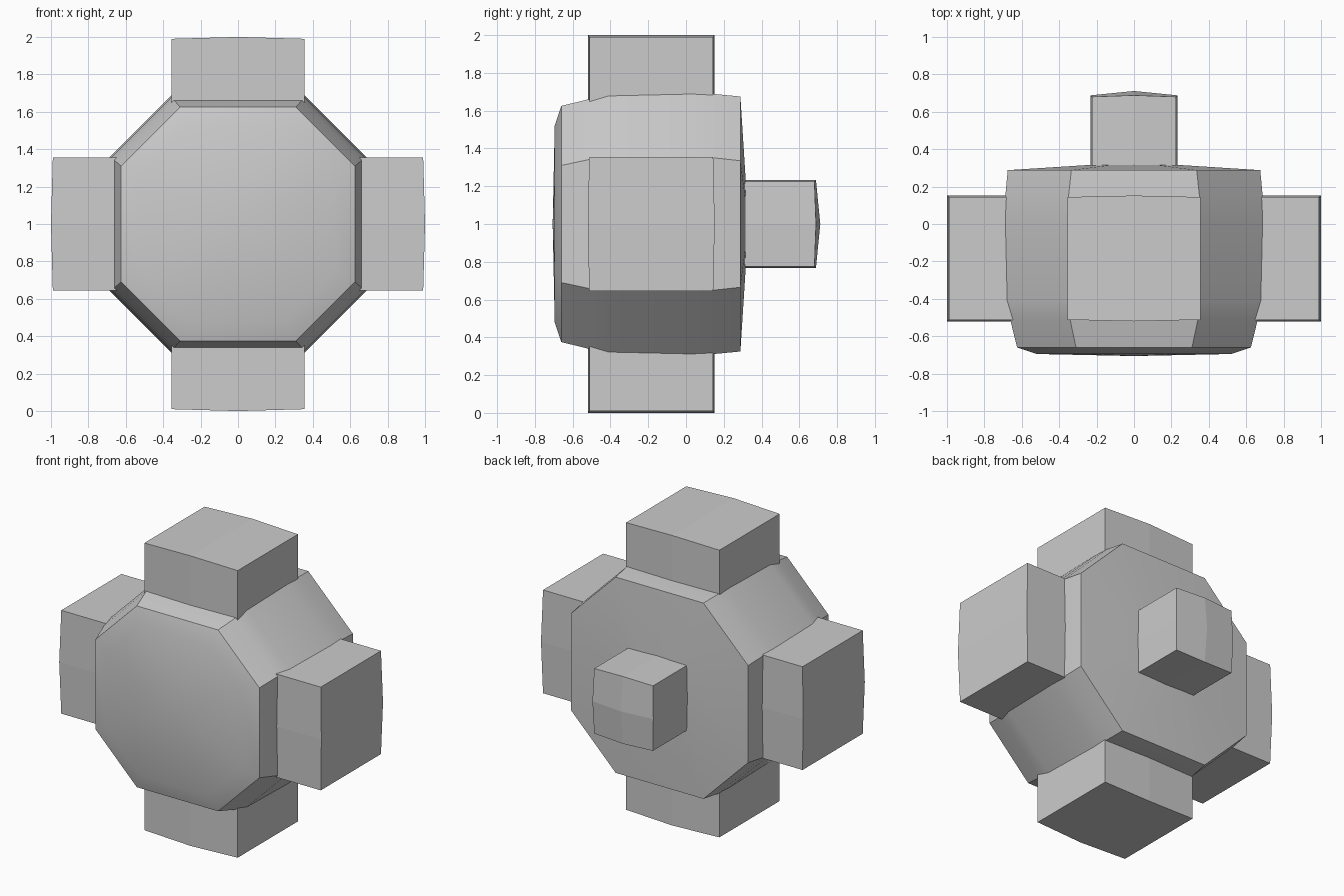
import bpy, bmesh
from mathutils import Matrix, Vector
from math import radians

if "Cube" in bpy.data.objects:
    bpy.data.objects.remove(bpy.data.objects["Cube"])

CZ = 1.0  # height of the model's centre


def make_object(name, bm, smooth=False):
    bmesh.ops.recalc_face_normals(bm, faces=bm.faces[:])
    mesh = bpy.data.meshes.new(name)
    bm.to_mesh(mesh)
    bm.free()
    ob = bpy.data.objects.new(name, mesh)
    bpy.context.collection.objects.link(ob)
    if smooth:
        bpy.ops.object.select_all(action='DESELECT')
        bpy.context.view_layer.objects.active = ob
        ob.select_set(True)
        bpy.ops.object.shade_smooth_by_angle(angle=radians(28))
    return ob


def octagon(r, c):
    return [(c, r), (r, c), (r, -c), (c, -r), (-c, -r), (-r, -c), (-r, c), (-c, r)]


# Octagonal body: rings along y of (y, half width, half flat length)
rings = [(-0.695, 0.52, 0.26), (-0.66, 0.625, 0.31), (-0.51, 0.662, 0.342),
         (-0.41, 0.682, 0.352), (0.03, 0.69, 0.354), (0.15, 0.688, 0.35),
         (0.288, 0.675, 0.335), (0.315, 0.25, 0.125)]
bm = bmesh.new()
loops = [[bm.verts.new((x, y, z + CZ)) for x, z in octagon(r, c)] for y, r, c in rings]
for a, b in zip(loops, loops[1:]):
    for i in range(8):
        j = (i + 1) % 8
        bm.faces.new((a[i], a[j], b[j], b[i]))
for loop, y in ((loops[0], -0.706), (loops[-1], 0.32)):
    tip = bm.verts.new((0, y, CZ))
    for i in range(8):
        bm.faces.new((loop[i], loop[(i + 1) % 8], tip))
make_object("octagonal_body", bm, smooth=True)


# Arm blocks, with a slight ridge across the middle, turned about the y axis
def arm(name, angle):
    bm = bmesh.new()
    front, back = [], []
    for x, top, bulge in ((-0.356, 0.99, 0), (0, 1.0, 0.008), (0.356, 0.99, 0)):
        for z in (0.4, top):
            front.append(bm.verts.new((x, -0.512 - bulge, z)))
            back.append(bm.verts.new((x, 0.144 + bulge, z)))
    outline = [0, 2, 4, 5, 3, 1]
    for i, a in enumerate(outline):
        b = outline[(i + 1) % 6]
        bm.faces.new((front[a], front[b], back[b], back[a]))
    for side in (front, back):
        for k in (0, 2):
            bm.faces.new((side[k], side[k + 2], side[k + 3], side[k + 1]))
    bm.transform(Matrix.Translation((0, 0, CZ)) @ Matrix.Rotation(radians(angle), 4, 'Y'))
    make_object(name, bm)


for name, angle in (("top_arm", 0), ("right_arm", 90), ("bottom_arm", 180), ("left_arm", 270)):
    arm(name, angle)

# Back peg: square block with bulged sides and a domed end
bm = bmesh.new()
s, m = 0.224, 0.232
square = [(s, s), (m, 0), (s, -s), (0, -m), (-s, -s), (-m, 0), (-s, s), (0, m)]
inner = [bm.verts.new((x, 0.2, z + CZ)) for x, z in square]
outer = [bm.verts.new((x, 0.688 if 0 in (x, z) else 0.68, z + CZ)) for x, z in square]
tip = bm.verts.new((0, 0.711, CZ))
for i in range(8):
    j = (i + 1) % 8
    bm.faces.new((inner[i], inner[j], outer[j], outer[i]))
for i in (1, 3, 5, 7):
    bm.faces.new((outer[i], outer[(i + 1) % 8], outer[(i + 2) % 8], tip))
bm.faces.new(inner)
make_object("back_peg", bm)
